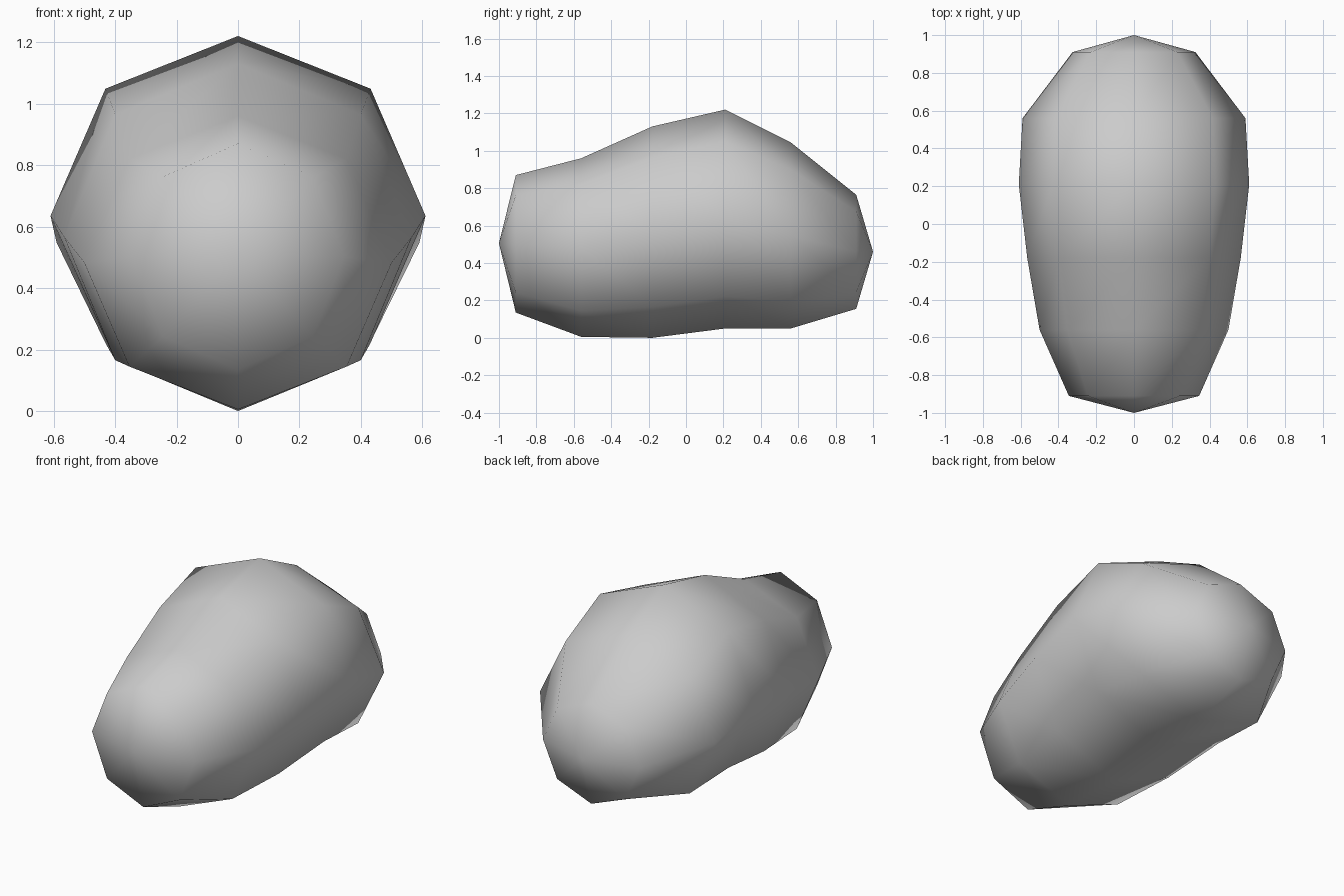
import bpy, bmesh, math

if "Cube" in bpy.data.objects:
    bpy.data.objects.remove(bpy.data.objects["Cube"])

# Ring sections along the body: y, top z, bottom z, half width
RINGS = [
    (-0.91, 0.87, 0.135, 0.345),
    (-0.56, 0.96, 0.005, 0.50),
    (-0.18, 1.13, 0.00, 0.565),
    (0.21, 1.22, 0.05, 0.61),
    (0.56, 1.045, 0.05, 0.59),
    (0.91, 0.765, 0.155, 0.325),
]
FRONT_TIP = (0, -1.0, 0.505)
BACK_TIP = (0, 1.0, 0.46)
SIDES = 8

bm = bmesh.new()


def ring(y, top, bottom, half_width):
    """Eight-sided elliptical section with a vertex at the top."""
    mid, rad = (top + bottom) / 2, (top - bottom) / 2
    angles = [2 * math.pi * i / SIDES for i in range(SIDES)]
    return [bm.verts.new((half_width * math.sin(a), y, mid + rad * math.cos(a)))
            for a in angles]


# Lofted body
loops = [ring(*r) for r in RINGS]
for a, b in zip(loops, loops[1:]):
    for i in range(SIDES):
        j = (i + 1) % SIDES
        bm.faces.new((a[i], a[j], b[j], b[i]))

# Shallow pointed caps at both ends
for loop, tip in ((loops[0], FRONT_TIP), (loops[-1], BACK_TIP)):
    point = bm.verts.new(tip)
    for i in range(SIDES):
        bm.faces.new((loop[i], loop[(i + 1) % SIDES], point))

bmesh.ops.recalc_face_normals(bm, faces=bm.faces)
for face in bm.faces:
    face.smooth = True

mesh = bpy.data.meshes.new("boulder")
bm.to_mesh(mesh)
bm.free()

# Single stone grey
grey = bpy.data.materials.new("stone grey")
grey.diffuse_color = (0.6, 0.6, 0.6, 1)
grey.use_nodes = True
grey.node_tree.nodes["Principled BSDF"].inputs["Base Color"].default_value = grey.diffuse_color
mesh.materials.append(grey)

boulder = bpy.data.objects.new("boulder", mesh)
bpy.context.collection.objects.link(boulder)
